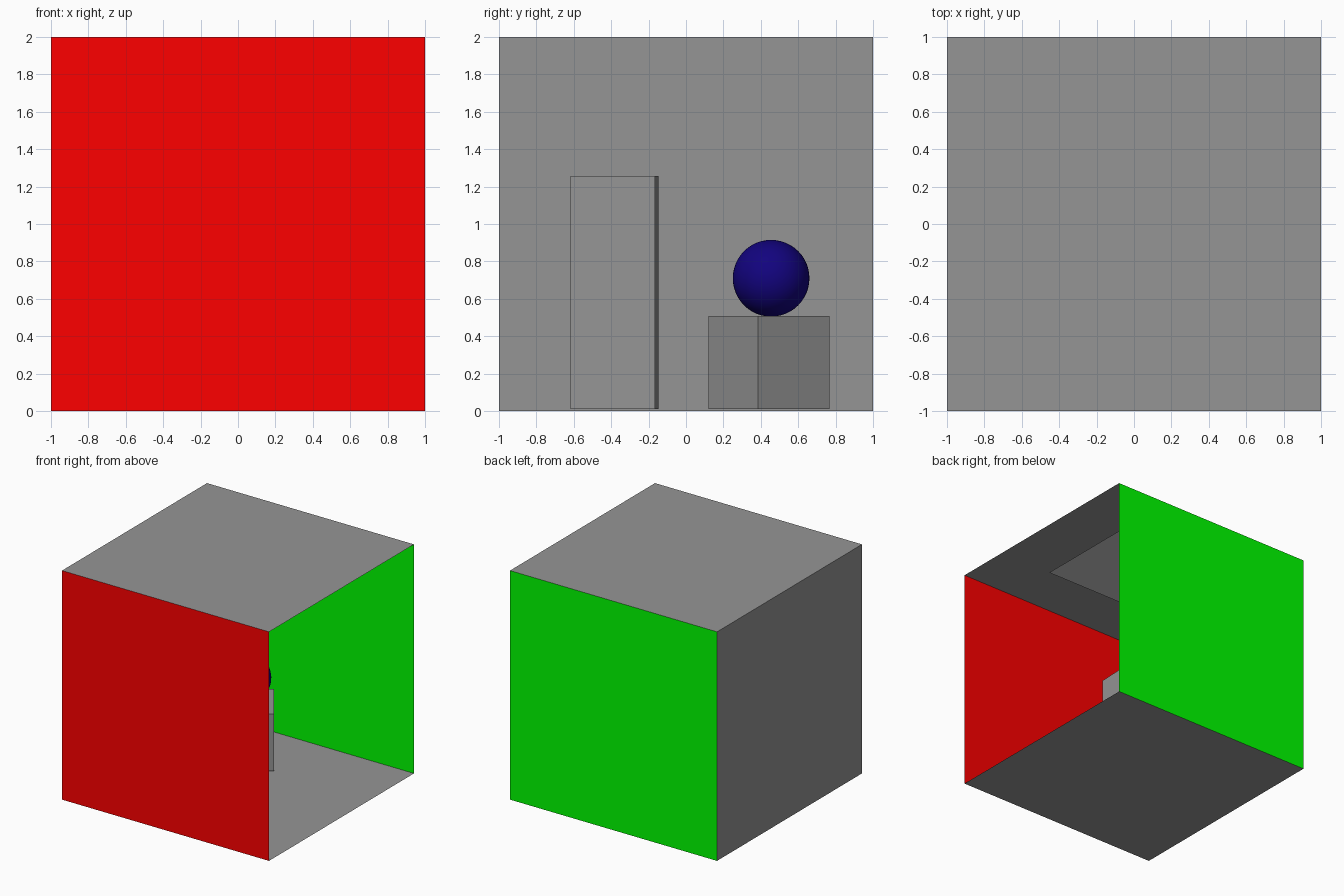
import bpy
from math import radians, pi

if "Cube" in bpy.data.objects:
    bpy.data.objects.remove(bpy.data.objects["Cube"])


def material(name, rgb):
    m = bpy.data.materials.new(name)
    m.diffuse_color = (*rgb, 1)
    m.use_nodes = True
    m.node_tree.nodes["Principled BSDF"].inputs["Base Color"].default_value = m.diffuse_color
    return m


def finish(name, mat):
    ob = bpy.context.object
    ob.name = name
    ob.data.materials.append(mat)
    return ob


grey = material("grey", (0.3, 0.3, 0.3))
red = material("red", (1, 0, 0))
green = material("green", (0, 1, 0))
blue = material("blue", (0.006, 0.001, 0.21))
white = material("white", (0.8, 0.8, 0.8))


def panel(name, loc, rot=(0, 0, 0), size=2, mat=grey):
    bpy.ops.mesh.primitive_plane_add(size=size, location=loc, rotation=rot)
    return finish(name, mat)


def block(name, centre, side, z0, z1, angle):
    bpy.ops.mesh.primitive_cube_add(size=1, location=(*centre, (z0 + z1) / 2),
                                    rotation=(0, 0, radians(angle)))
    ob = finish(name, grey)
    ob.scale = (side, side, z1 - z0)
    return ob


# Room shell: thin panels, open on the +x side
panel("floor", (0, 0, 0))
panel("ceiling", (0, 0, 2), (pi, 0, 0))
panel("back_wall", (-1, 0, 1), (0, pi / 2, 0))
panel("red_wall", (0, -1, 1), (-pi / 2, 0, 0), mat=red)
panel("green_wall", (0, 1, 1), (pi / 2, 0, 0), mat=green)

# Square lamp just under the ceiling
panel("ceiling_light", (0, 0, 1.99), (pi, 0, 0), size=1, mat=white)

# Two turned blocks standing on the floor
block("tall_block", (-0.395, -0.383), 0.452, 0.012, 1.257, -2.4)
block("short_block", (-0.245, 0.443), 0.464, 0.01, 0.508, 34.8)

# Ball resting on the short block
bpy.ops.mesh.primitive_uv_sphere_add(segments=48, ring_count=24, radius=0.205,
                                     location=(-0.247, 0.455, 0.71))
finish("ball", blue)
bpy.ops.object.shade_smooth()
